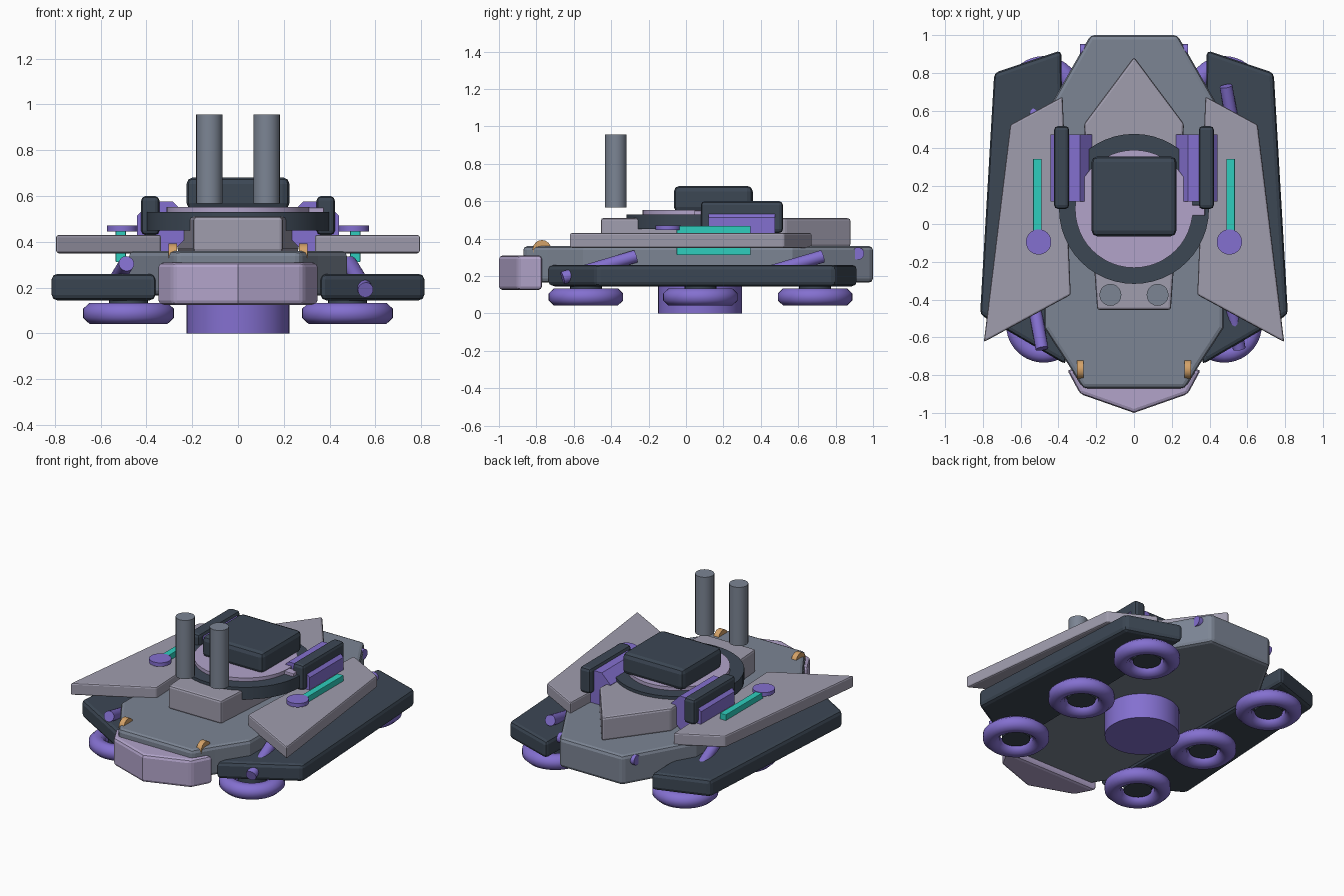
import bpy, bmesh, math
from mathutils import Vector

if "Cube" in bpy.data.objects:
    bpy.data.objects.remove(bpy.data.objects["Cube"])


def material(name, r, g, b):
    m = bpy.data.materials.new(name)
    lin = [((c / 255 + 0.055) / 1.055) ** 2.4 for c in (r, g, b)]
    m.diffuse_color = (*lin, 1)
    m.use_nodes = True
    m.node_tree.nodes["Principled BSDF"].inputs["Base Color"].default_value = m.diffuse_color
    return m


SLATE = material("slate grey", 124, 133, 148)
PALE = material("pale grey", 160, 157, 174)
DARK = material("dark blue grey", 60, 71, 84)
PURPLE = material("purple", 132, 112, 208)
LILAC = material("lilac", 178, 164, 202)
TEAL = material("teal", 46, 206, 190)
ORANGE = material("orange", 212, 162, 104)


def finish(name, bm, mat, bevel=0.0, segments=2, smooth=35):
    bmesh.ops.recalc_face_normals(bm, faces=bm.faces[:])
    me = bpy.data.meshes.new(name)
    bm.to_mesh(me)
    bm.free()
    me.materials.append(mat)
    ob = bpy.data.objects.new(name, me)
    bpy.context.collection.objects.link(ob)
    if bevel:
        b = ob.modifiers.new("bevel", 'BEVEL')
        b.width, b.segments = bevel, segments
        b.limit_method = 'ANGLE'
        b.angle_limit = math.radians(40)
    elif smooth:
        bpy.ops.object.select_all(action='DESELECT')
        ob.select_set(True)
        bpy.context.view_layer.objects.active = ob
        bpy.ops.object.shade_smooth_by_angle(angle=math.radians(smooth))
    return ob


def prism(name, outline, z0, z1, mat, bevel=0.015, segments=2):
    bm = bmesh.new()
    lo = [bm.verts.new((x, y, z0)) for x, y in outline]
    hi = [bm.verts.new((x, y, z1)) for x, y in outline]
    bm.faces.new(lo)
    bm.faces.new(hi)
    n = len(outline)
    for i in range(n):
        j = (i + 1) % n
        bm.faces.new((lo[i], lo[j], hi[j], hi[i]))
    return finish(name, bm, mat, bevel, segments)


def mirrored(half):
    """Complete an outline whose right half runs from front to back."""
    return half + [(-x, y) for x, y in reversed(half) if x > 0]


def box(name, x0, x1, y0, y1, z0, z1, mat, bevel=0.008, segments=2):
    return prism(name, [(x0, y0), (x1, y0), (x1, y1), (x0, y1)], z0, z1, mat, bevel, segments)


def rod(name, a, b, r, mat, sides=16, turn=0.0):
    """Cylinder between two points."""
    a, b = Vector(a), Vector(b)
    rot = (b - a).to_track_quat('Z', 'Y')
    bm = bmesh.new()
    rings = []
    for p in (a, b):
        rings.append([bm.verts.new(p + rot @ Vector((r * math.cos(t), r * math.sin(t), 0)))
                      for t in (turn + 2 * math.pi * i / sides for i in range(sides))])
    for ring in rings:
        bm.faces.new(ring)
    for i in range(sides):
        j = (i + 1) % sides
        bm.faces.new((rings[0][i], rings[0][j], rings[1][j], rings[1][i]))
    return finish(name, bm, mat)


def lathe(name, centre, profile, mat, sides=40):
    """Closed ring swept from a radius/height profile."""
    bm = bmesh.new()
    rows = []
    for i in range(sides):
        t = 2 * math.pi * i / sides
        rows.append([bm.verts.new((centre[0] + r * math.cos(t), centre[1] + r * math.sin(t), centre[2] + z))
                     for r, z in profile])
    n = len(profile)
    for i in range(sides):
        p, q = rows[i], rows[(i + 1) % sides]
        for k in range(n):
            m = (k + 1) % n
            bm.faces.new((p[k], q[k], q[m], p[m]))
    return finish(name, bm, mat, smooth=50)


# Hull and nose
prism("hull", mirrored([(0.27, -0.87), (0.35, -0.74), (0.475, -0.55), (0.475, 0.57), (0.23, 1.0)]),
      0.165, 0.36, SLATE, 0.022)
prism("nose", mirrored([(0, -1.0), (0.285, -0.9), (0.355, -0.77)]), 0.125, 0.31, LILAC, 0.02)
rod("belly_drum", (0, 0.075, 0), (0, 0.075, 0.18), 0.225, PURPLE, 40)

# Turret stack
prism("turret_base", mirrored([(0.195, -0.455), (0.265, 0.53), (0, 0.885)]), 0.355, 0.51, PALE, 0.014)
rod("turret_ring", (0, 0.08, 0.45), (0, 0.08, 0.53), 0.397, DARK, 48)
rod("turret_plate", (0, 0.08, 0.52), (0, 0.08, 0.553), 0.312, LILAC, 48)
box("plate_tab", 0.25, 0.375, 0.045, 0.1, 0.52, 0.55, LILAC, 0.004)
box("turret_block", -0.225, 0.225, -0.065, 0.357, 0.54, 0.682, DARK, 0.03)

# Wheel cross-section: eight-sided loop
wheel_profile = [(0.15 + 0.053 * math.cos(t), 0.05 * math.sin(t))
                 for t in (math.pi / 8 + i * math.pi / 4 for i in range(8))]

for s, side in ((1, "right"), (-1, "left")):
    # Skirts and wheels
    prism(f"side_pod_{side}",
          [(s * x, y) for x, y in ((0.36, -0.745), (0.815, -0.48), (0.74, 0.80), (0.385, 0.92))],
          0.145, 0.26, DARK, 0.024)
    for i, y in enumerate((-0.535, 0.077, 0.69)):
        lathe(f"wheel_{side}_{i + 1}", (s * 0.478, y, 0.088), wheel_profile, PURPLE)
        rod(f"hub_{side}_{i + 1}", (s * 0.478, y, 0.07), (s * 0.478, y, 0.16), 0.085, DARK, 24)

    # Swept upper plates with light bars and discs
    prism(f"upper_plate_{side}",
          [(s * x, y) for x, y in ((0.335, -0.375), (0.795, -0.625), (0.655, 0.525), (0.378, 0.675))],
          0.35, 0.43, PALE, 0.01)
    box(f"light_bar_{side}", s * 0.512 - 0.022, s * 0.512 + 0.022, -0.05, 0.345, 0.312, 0.468, TEAL, 0.003)
    rod(f"plate_disc_{side}", (s * 0.505, -0.095, 0.446), (s * 0.505, -0.095, 0.471), 0.067, PURPLE, 32)

    # Side launchers: octagonal barrel with a dark cover
    rod(f"launcher_{side}", (s * 0.332, 0.12, 0.467), (s * 0.332, 0.475, 0.467),
        0.11 / math.cos(math.pi / 8), PURPLE, 8, math.pi / 8)
    box(f"launcher_cover_{side}", s * 0.383 - 0.04, s * 0.383 + 0.04, 0.08, 0.518, 0.43, 0.6, DARK, 0.02)

    # Slanted struts, rotated half a turn between the sides
    for i, y in enumerate((-0.465, 0.535)):
        rod(f"strut_{side}_{i + 1}", (s * 0.557, y - s * 0.195, 0.19), (s * 0.487, y + s * 0.195, 0.305),
            0.034, PURPLE)

    # Chimneys, front lamps and rear lamps
    rod(f"chimney_{side}", (s * 0.125, -0.375, 0.567), (s * 0.125, -0.375, 0.957), 0.058, SLATE, 20)
    rod(f"front_lamp_{side}", (s * 0.267, -0.77, 0.342), (s * 0.303, -0.77, 0.342), 0.05, ORANGE, 16)
    rod(f"rear_lamp_{side}", (s * 0.2, 0.92, 0.32), (s * 0.285, 0.92, 0.32), 0.033, PURPLE)
